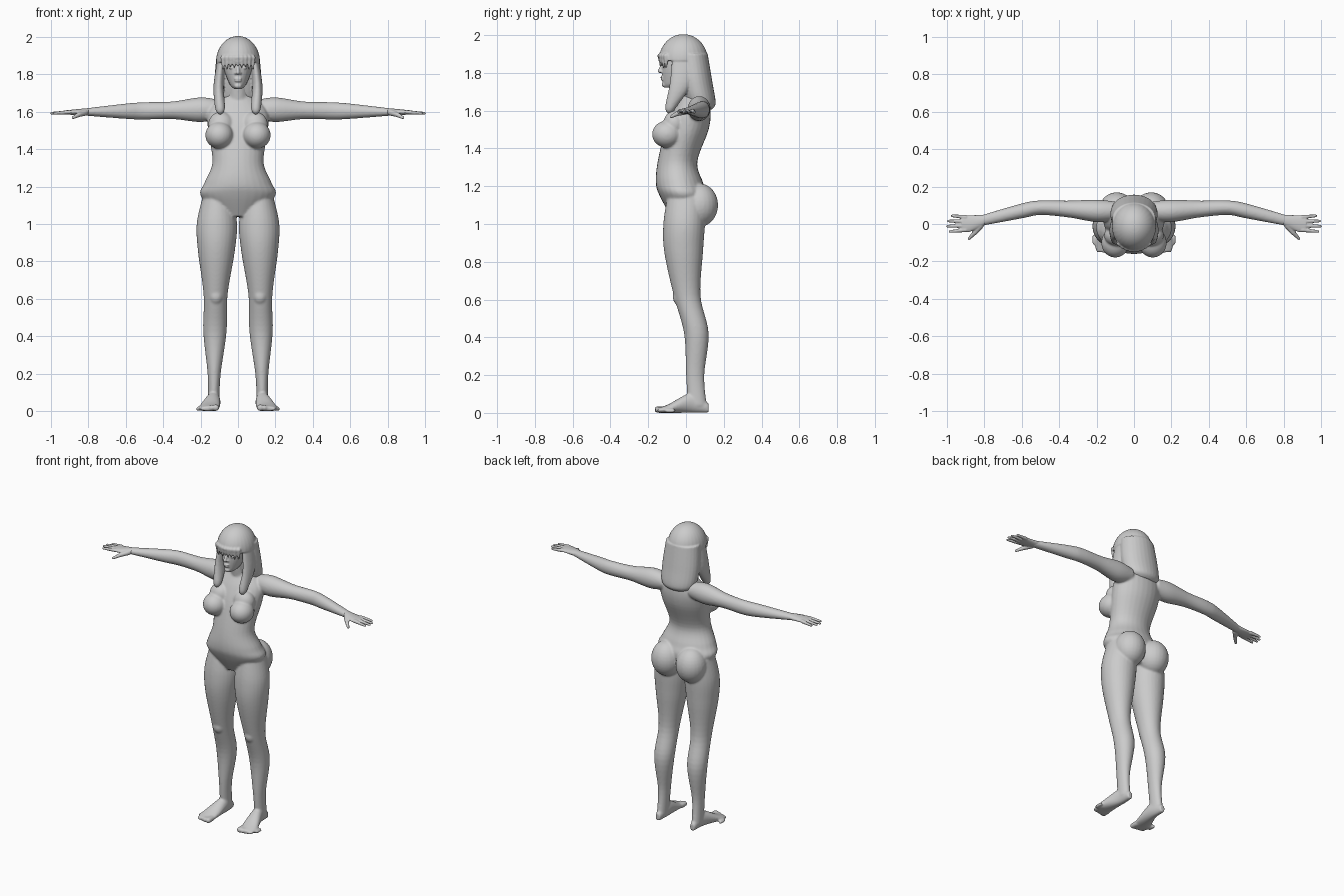
import bpy, bmesh, math
from mathutils import Vector, Matrix

if "Cube" in bpy.data.objects:
    bpy.data.objects.remove(bpy.data.objects["Cube"])

clay = bpy.data.materials.new("grey clay")
clay.use_nodes = True
colour = (0.6, 0.6, 0.6, 1)
clay.diffuse_color = colour
clay.node_tree.nodes["Principled BSDF"].inputs["Base Color"].default_value = colour

SIDES = 28
STEPS = 6
BOTH = (1, -1)


def smooth_sections(sections):
    """Spline through the sections so the loft has no kinks."""
    last = len(sections) - 1
    result = []
    for i in range(last):
        before, after = sections[max(i - 1, 0)], sections[min(i + 2, last)]
        for step in range(STEPS):
            t = step / STEPS
            result.append([
                b + t / 2 * (c - a + t * (2 * a - 5 * b + 4 * c - d + t * (3 * (b - c) + d - a)))
                for a, b, c, d in zip(before, sections[i], sections[i + 1], after)])
    return result + [sections[last]]


def loft(bm, axis, sections):
    """Each section: position on axis, centre and half width across, low and high limits."""
    rings = []
    for position, centre, half, low, high in smooth_sections(sections):
        ring = []
        for k in range(SIDES):
            angle = math.tau * k / SIDES
            across = centre + half * math.cos(angle)
            along = (low + high) / 2 + (high - low) / 2 * math.sin(angle)
            places = {"x": (position, across, along),
                      "y": (across, position, along),
                      "z": (across, along, position)}
            ring.append(bm.verts.new(places[axis]))
        rings.append(ring)
    for lower, upper in zip(rings, rings[1:]):
        for k in range(SIDES):
            bm.faces.new((lower[k - 1], lower[k], upper[k], upper[k - 1]))
    bm.faces.new(rings[0])
    bm.faces.new(rings[-1])


def column(bm, sections):
    """Upright loft centred on the body: height, half width, front, back."""
    loft(bm, "z", [(height, 0, half, front, back) for height, half, front, back in sections])


def ball(bm, centre, radii):
    place = Matrix.Translation(centre) @ Matrix.Diagonal((*radii, 1))
    bmesh.ops.create_uvsphere(bm, u_segments=24, v_segments=16, radius=1, matrix=place)


def tube(bm, start, end, start_radius, end_radius):
    """Tapered rod with rounded ends."""
    start, end = Vector(start), Vector(end)
    direction = end - start
    turn = direction.to_track_quat("Z", "Y").to_matrix().to_4x4()
    bmesh.ops.create_cone(bm, cap_ends=True, segments=16, radius1=start_radius, radius2=end_radius,
                          depth=direction.length, matrix=Matrix.Translation((start + end) / 2) @ turn)
    ball(bm, start, [start_radius] * 3)
    ball(bm, end, [end_radius] * 3)


def finish(name, bm, voxel, relax, mirrored=False):
    """Fuse the overlapping volumes into one smooth skin."""
    bmesh.ops.recalc_face_normals(bm, faces=bm.faces)
    mesh = bpy.data.meshes.new(name)
    bm.to_mesh(mesh)
    bm.free()
    mesh.materials.append(clay)
    part = bpy.data.objects.new(name, mesh)
    bpy.context.collection.objects.link(part)
    fuse = part.modifiers.new("fuse", "REMESH")
    fuse.mode = "VOXEL"
    fuse.voxel_size = voxel
    fuse.use_smooth_shade = True
    soften = part.modifiers.new("soften", "SMOOTH")
    soften.factor = 0.5
    soften.iterations = relax
    if mirrored:
        part.modifiers.new("mirror", "MIRROR").use_mirror_merge = False


# Torso and neck
body = bmesh.new()
column(body, [(1.04, .1, -.08, .07), (1.15, .2, -.14, .11), (1.22, .18, -.16, .09),
              (1.33, .137, -.15, .06), (1.5, .16, -.11, .12), (1.6, .16, -.07, .13),
              (1.67, .1, -.03, .11), (1.7, .06, -.03, .08)])
tube(body, (0, .03, 1.62), (0, 0, 1.79), .06, .052)

# Leg: height, half width, front, back
leg = [(1.14, .08, -.1, .1), (1, .108, -.12, .1), (.85, .098, -.115, .09), (.62, .064, -.065, .077),
       (.42, .062, -.01, .12), (.2, .035, 0, .097), (.04, .03, .01, .11)]
# Foot: position, centre, half width, height
foot = [(.12, .13, .018, .05), (.03, .13, .035, .105), (-.09, .152, .055, .047), (-.15, .158, .045, .024)]
# Arm: position, centre, half depth, half height
arm = [(.1, .07, .05, .05), (.2, .07, .06, .066), (.35, .08, .045, .047), (.5, .087, .039, .046),
       (.6, .07, .04, .041), (.83, .015, .028, .018)]

for side in BOTH:
    # Chest and hips
    ball(body, (side * .1, -.1, 1.475), (.075, .08, .072))
    ball(body, (side * .09, -.06, 1.53), (.07, .06, .07))
    ball(body, (side * .092, .07, 1.1), (.098, .1, .115))
    # Limbs
    loft(body, "z", [(height, side * (.131 - .018 * height), half, front, back)
                     for height, half, front, back in leg])
    ball(body, (side * .118, -.03, .615), (.04, .04, .05))
    loft(body, "y", [(place, side * centre, half, 0, top) for place, centre, half, top in foot])
    for i in range(5):
        radius = .018 - .0017 * i
        tip = Vector((side * (.118 + .0235 * i), .003 * i * i - .15, radius))
        tube(body, tip + Vector((0, .035, 0)), tip, radius, radius)
    loft(body, "x", [(side * reach, centre, depth, 1.615 - .02 * reach - height, 1.615 - .02 * reach + height)
                     for reach, centre, depth, height in arm])
finish("body", body, .006, 8)

# Hands: palm, four fingers and thumb
hand = bmesh.new()
loft(hand, "x", [(.8, .02, .029, 1.58, 1.62), (.88, .002, .045, 1.583, 1.612), (.92, .002, .043, 1.586, 1.608)])
for i in range(4):
    tip_reach = .998 - .009 * (i - 1.7) ** 2
    tube(hand, (.9, .037 - .023 * i, 1.598), (tip_reach, .044 - .028 * i, 1.592), .0115, .0075)
knuckle = (.85, -.045, 1.585)
tube(hand, (.82, -.008, 1.595), knuckle, .017, .013)
tube(hand, knuckle, (.882, -.078, 1.568), .013, .008)
finish("hands", hand, .004, 3, mirrored=True)

# Head: skull and jaw, nose, lips, chin and eyes
head = bmesh.new()
column(head, [(1.722, .02, -.115, -.05), (1.75, .046, -.124, .01), (1.84, .077, -.128, .08),
              (1.94, .07, -.11, .08), (1.97, .03, -.06, .04)])
tube(head, (0, -.122, 1.85), (0, -.139, 1.81), .007, .011)
ball(head, (0, -.127, 1.777), (.022, .008, .006))
ball(head, (0, -.125, 1.766), (.019, .009, .007))
ball(head, (0, -.115, 1.738), (.02, .014, .014))
for side in BOTH:
    ball(head, (side * .012, -.128, 1.806), (.008, .009, .007))
    ball(head, (side * .033, -.115, 1.836), (.017, .009, .008))
    ball(head, (side * .035, -.114, 1.857), (.022, .01, .005))
finish("head", head, .004, 3)

# Hair: domed crown, long back, side locks and fringe
hair = bmesh.new()
crown = []
for i in range(9):
    angle = math.pi / 2 * i / 8.5
    spread = math.cos(angle)
    crown.append((1.865 + .14 * math.sin(angle), .118 * spread, -.014 - .13 * spread, .13 * spread - .014))
column(hair, crown)
column(hair, [(1.605, .06, .08, .135), (1.64, .115, 0, .157), (1.75, .127, -.04, .14), (1.9, .115, -.06, .115)])
for side in BOTH:
    loft(hair, "z", [(height, side * centre, half, front, back) for height, centre, half, front, back in [
        (1.585, .095, .006, -.095, -.08), (1.62, .096, .026, -.11, -.05),
        (1.75, .103, .027, -.085, .03), (1.93, .08, .02, -.07, .04)]])
for i in range(-4, 5):
    x = i * .02
    y = -.013 - .124 * math.cos(i / 5.5)
    tube(hair, (x, y, 1.89), (x, y, 1.846 - .007 * (i % 2) - .0012 * i * i), .014, .005)
finish("hair", hair, .005, 4)
